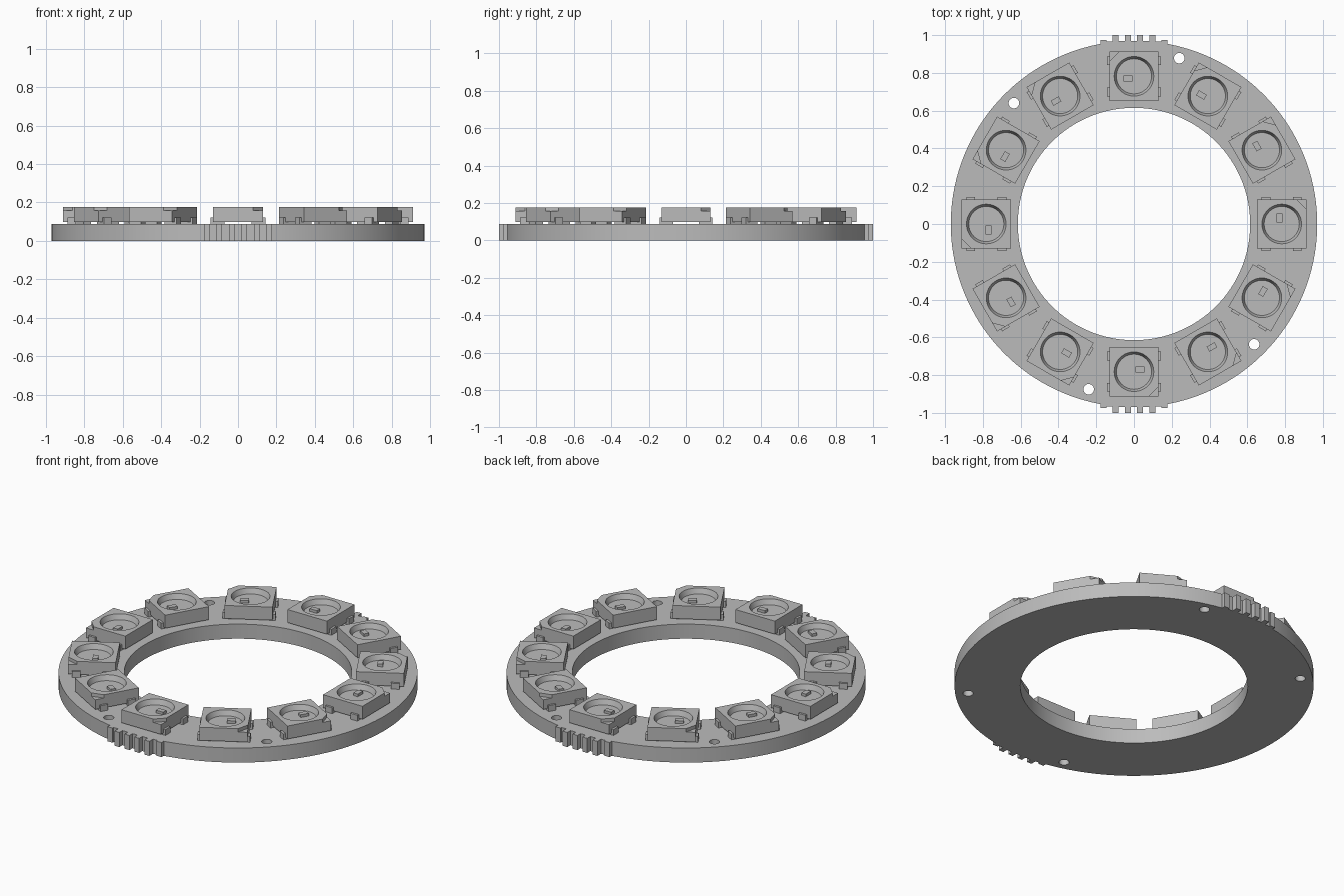
import bpy, bmesh, math
from mathutils import Matrix, Vector

cube = bpy.data.objects.get("Cube")
if cube:
    bpy.data.objects.remove(cube, do_unlink=True)

BOARD_TOP = 0.087
BODY_BASE, BODY_TOP = 0.099, 0.177
LED_RADIUS = 0.782

grey = bpy.data.materials.new("plain grey")
grey.use_nodes = True
grey.diffuse_color = (0.5, 0.5, 0.5, 1)
grey.node_tree.nodes["Principled BSDF"].inputs["Base Color"].default_value = (0.5, 0.5, 0.5, 1)


def add_object(name, mesh, matrix=None):
    obj = bpy.data.objects.new(name, mesh)
    bpy.context.collection.objects.link(obj)
    if matrix:
        obj.matrix_world = matrix
    return obj


def mesh_from(name, bm):
    bmesh.ops.recalc_face_normals(bm, faces=bm.faces)
    mesh = bpy.data.meshes.new(name)
    bm.to_mesh(mesh)
    bm.free()
    mesh.materials.append(grey)
    return mesh


def add_box(bm, low, high):
    low, high = Vector(low), Vector(high)
    size = Matrix.Diagonal((*(high - low), 1))
    bmesh.ops.create_cube(bm, size=1, matrix=Matrix.Translation((low + high) / 2) @ size)


def smooth(obj):
    bpy.ops.object.select_all(action='DESELECT')
    obj.select_set(True)
    bpy.context.view_layer.objects.active = obj
    bpy.ops.object.shade_smooth_by_angle(angle=math.radians(30))


def circle(x, y, r, n):
    return [(x + r * math.cos(math.tau * i / n), y + r * math.sin(math.tau * i / n)) for i in range(n)]


# Board outline: two arcs joined by toothed connector edges
def toothed_edge():
    half = [(0.016, 0.97), (0.016, 1.0), (0.048, 1.0), (0.048, 0.97), (0.083, 0.97), (0.083, 1.0),
            (0.115, 1.0), (0.115, 0.965), (0.145, 0.965), (0.145, 0.975), (0.178, 0.975)]
    return half[::-1] + [(-x, y) for x, y in half]


outer_r = 0.97
start = math.asin(0.178 / outer_r)
outline = []
for sign in (1, -1):
    outline += [(sign * x, sign * y) for x, y in toothed_edge()]
    for i in range(65):
        a = math.pi / 2 + start + (math.pi - 2 * start) * i / 64
        outline.append((sign * outer_r * math.cos(a), sign * outer_r * math.sin(a)))

loops = [outline, circle(0, 0, 0.615, 128)]
for x, y in ((0.24, 0.878), (-0.636, 0.64), (0.636, -0.637), (-0.24, -0.875)):
    loops.append(circle(x, y, 0.028, 24))

curve = bpy.data.curves.new("board_outline", 'CURVE')
curve.dimensions = '2D'
curve.fill_mode = 'BOTH'
curve.extrude = BOARD_TOP / 2
for points in loops:
    spline = curve.splines.new('POLY')
    spline.points.add(len(points) - 1)
    for p, (x, y) in zip(spline.points, points):
        p.co = (x, y, 0, 1)
    spline.use_cyclic_u = True
helper = add_object("board_outline", curve)
bm = bmesh.new()
bm.from_mesh(bpy.data.meshes.new_from_object(helper.evaluated_get(bpy.context.evaluated_depsgraph_get())))
bpy.data.objects.remove(helper, do_unlink=True)
bmesh.ops.remove_doubles(bm, verts=bm.verts, dist=0.0001)
bmesh.ops.translate(bm, verts=bm.verts, vec=(0, 0, BOARD_TOP / 2))
for f in bm.faces:
    f.material_index = 0
smooth(add_object("ring_board", mesh_from("ring_board", bm)))

# Lamp body: a block with a round tapered cup and one clipped top corner
bm = bmesh.new()
add_box(bm, (-0.13, -0.13, BODY_BASE), (0.13, 0.13, BODY_TOP))
body = add_object("lamp_body", mesh_from("lamp_body", bm))

bm = bmesh.new()
bmesh.ops.create_cone(bm, cap_ends=True, segments=48, radius1=0.093, radius2=0.117, depth=0.06,
                      matrix=Matrix.Translation((0, 0, BODY_TOP)))
cup_cutter = add_object("cup_cutter", mesh_from("cup_cutter", bm))

bm = bmesh.new()
add_box(bm, (-0.1, -0.036, -0.02), (0.1, 0.1, 0.1))
bmesh.ops.transform(bm, verts=bm.verts, matrix=Matrix.Translation((-0.13, 0.13, BODY_TOP))
                    @ Matrix.Rotation(math.pi / 4, 4, 'Z'))
corner_cutter = add_object("corner_cutter", mesh_from("corner_cutter", bm))

for cutter in (cup_cutter, corner_cutter):
    cutter.hide_render = True
    mod = body.modifiers.new(cutter.name, 'BOOLEAN')
    mod.operation = 'DIFFERENCE'
    mod.solver = 'EXACT'
    mod.object = cutter
body_mesh = bpy.data.meshes.new_from_object(body.evaluated_get(bpy.context.evaluated_depsgraph_get()))
for obj in (body, cup_cutter, corner_cutter):
    bpy.data.objects.remove(obj, do_unlink=True)

# Chip in the cup
bm = bmesh.new()
add_box(bm, (-0.056, -0.027, BODY_TOP - 0.031), (-0.008, 0.003, BODY_TOP - 0.014))
chip_mesh = mesh_from("lamp_chip", bm)

# Four bent leads, an upright and a foot each
bm = bmesh.new()
for side in (1, -1):
    for y in (0.083, -0.083):
        for a, b, top in ((0.128, 0.143, 0.122), (0.07, 0.138, 0.1)):
            xs = sorted((side * a, side * b))
            add_box(bm, (xs[0], y - 0.023, BOARD_TOP), (xs[1], y + 0.023, top))
lead_mesh = mesh_from("lamp_leads", bm)

# Twelve lamps around the ring
for i in range(12):
    place = Matrix.Rotation(math.tau * i / 12, 4, 'Z') @ Matrix.Translation((0, LED_RADIUS, 0))
    for name, mesh in (("lamp_body", body_mesh), ("lamp_chip", chip_mesh), ("lamp_leads", lead_mesh)):
        obj = add_object(f"{name}_{i + 1}", mesh, place)
        if i == 0 and name == "lamp_body":
            smooth(obj)
